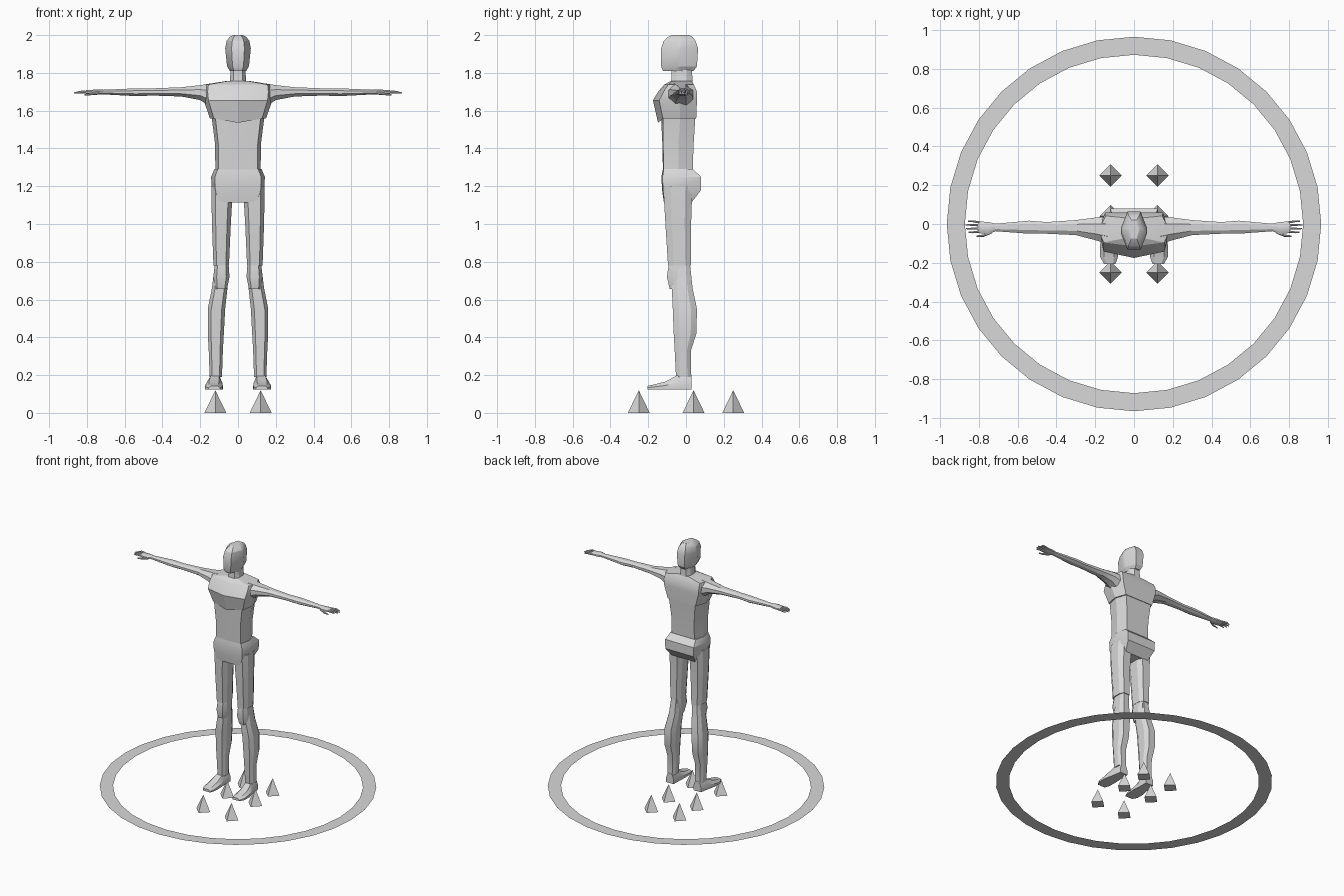
import bpy, bmesh, math

if "Cube" in bpy.data.objects:
    bpy.data.objects.remove(bpy.data.objects["Cube"])

grey = bpy.data.materials.new("light grey")
grey.diffuse_color = (0.69, 0.69, 0.69, 1)
grey.use_nodes = True
grey.node_tree.nodes["Principled BSDF"].inputs["Base Color"].default_value = grey.diffuse_color


def finish(bm, name, mirror=False, angle=24):
    """Turn a bmesh into a named, coloured, shaded object."""
    bmesh.ops.remove_doubles(bm, verts=bm.verts, dist=0.0005)
    bmesh.ops.recalc_face_normals(bm, faces=bm.faces)
    me = bpy.data.meshes.new(name)
    bm.to_mesh(me)
    bm.free()
    me.materials.append(grey)
    ob = bpy.data.objects.new(name, me)
    bpy.context.collection.objects.link(ob)
    bpy.ops.object.select_all(action='DESELECT')
    ob.select_set(True)
    bpy.context.view_layer.objects.active = ob
    bpy.ops.object.shade_smooth_by_angle(angle=math.radians(angle))
    if mirror:
        ob.modifiers.new("Mirror", 'MIRROR').use_mirror_merge = False
    return ob


def loft(name, rings, mirror=False):
    """Skin a list of equal-length point rings and cap both ends."""
    bm = bmesh.new()
    vs = [[bm.verts.new(p) for p in r] for r in rings]
    n = len(vs[0])
    for a, b in zip(vs, vs[1:]):
        for i in range(n):
            j = (i + 1) % n
            bm.faces.new((a[i], a[j], b[j], b[i]))
    bm.faces.new(vs[0])
    bm.faces.new(vs[-1])
    return finish(bm, name, mirror)


def octagon(a0, a1, b0, b1, ca=0.25, cb=0.25):
    """Rectangle with chamfered corners."""
    da, db = (a1 - a0) * ca, (b1 - b0) * cb
    return [(a0 + da, b0), (a1 - da, b0), (a1, b0 + db), (a1, b1 - db),
            (a1 - da, b1), (a0 + da, b1), (a0, b1 - db), (a0, b0 + db)]


def limb_z(name, secs, mirror=True, ca=0.2, cb=0.25):
    return loft(name, [[(x, y, z) for x, y in octagon(*s, ca, cb)]
                       for z, *s in secs], mirror)


def limb_x(name, secs, ca=0.28, cb=0.3):
    return loft(name, [[(x, y, z) for y, z in octagon(*s, ca, cb)]
                       for x, *s in secs], True)


def trunk(name, secs, dip=0, back=0.8):
    """Sections: z, half width, centre front, side front, side middle, back."""
    rings = []
    for k, (z, w, f, fs, m, b) in enumerate(secs):
        r = [(0.86 * w, fs), (w, m), (back * w, b)]
        pts = [(0, f)] + r + [(-x, y) for x, y in reversed(r)]
        # the lowest ring may dip at its front centre
        rings.append([(x, y, z - (dip if k == 0 and x == 0 else 0)) for x, y in pts])
    return loft(name, rings)


# Head and neck
limb_z("head", [(1.81, -.043, .043, -.122, .04), (1.835, -.058, .058, -.132, .058),
                (1.93, -.068, .068, -.132, .064), (1.97, -.06, .06, -.117, .05),
                (1.99, -.044, .044, -.095, .035), (2.0, -.026, .026, -.075, .02)],
       False, 0.25, 0.44)
limb_z("neck", [(1.73, -.052, .052, -.082, .036), (1.76, -.042, .042, -.078, .034),
                (1.815, -.04, .04, -.077, .032)], False)

# Torso
trunk("abdomen", [(1.27, .12, -.122, -.118, -.04, .035),
                  (1.42, .121, -.125, -.121, -.04, .04),
                  (1.57, .14, -.132, -.122, -.03, .05)])
trunk("chest", [(1.558, .148, -.148, -.122, -.03, .054),
                (1.655, .182, -.175, -.142, -.035, .058),
                (1.70, .187, -.148, -.118, -.035, .058),
                (1.738, .182, -.115, -.095, -.03, .042),
                (1.757, .06, -.08, -.074, -.03, .032)], dip=0.022)
trunk("pelvis", [(1.115, .115, -.117, -.115, -.04, .03),
                 (1.18, .14, -.127, -.122, -.04, .08),
                 (1.25, .142, -.13, -.124, -.04, .08),
                 (1.29, .125, -.122, -.118, -.04, .036)], back=0.86)

# Legs
limb_z("thigh", [(0.78, -.13, -.048, -.095, .027), (1.0, -.138, -.038, -.109, .027),
                 (1.12, -.14, -.031, -.116, .031), (1.2, -.14, -.028, -.118, .035)])
limb_z("knee", [(0.655, -.122, -.058, -.086, .01), (0.72, -.13, -.045, -.101, .018),
                (0.79, -.122, -.05, -.091, .02)])
limb_z("shin", [(0.19, -.15, -.085, -.053, .028), (0.33, -.155, -.08, -.06, .026),
                (0.42, -.16, -.075, -.065, .055), (0.55, -.16, -.068, -.07, .058),
                (0.66, -.138, -.056, -.075, .035), (0.78, -.123, -.055, -.06, .022)])

# Feet, with flat soles
feet = [(.03, -.148, -.085, .2), (-.05, -.162, -.083, .197), (-.11, -.175, -.08, .165),
        (-.17, -.174, -.083, .15), (-.205, -.155, -.095, .143)]
rings = []
for y, x0, x1, top in feet:
    d, mid = (x1 - x0) * .22, .125 + (top - .125) * .5
    rings.append([(x0, y, .125), (x1, y, .125), (x1, y, mid),
                  (x1 - d, y, top), (x0 + d, y, top), (x0, y, mid)])
loft("foot", rings, True)

# Arms and hands
limb_x("arm", [(.13, -.105, .04, 1.61, 1.745), (.2, -.083, .033, 1.656, 1.735),
               (.3, -.057, .02, 1.675, 1.724), (.45, -.05, .01, 1.68, 1.718),
               (.54, -.05, .017, 1.677, 1.718), (.73, -.036, .0, 1.687, 1.71)])
limb_x("palm", [(.715, -.038, .002, 1.687, 1.711), (.75, -.053, .01, 1.684, 1.712),
                (.805, -.046, .014, 1.687, 1.708)])
for i, tip in enumerate((.852, .865, .868, .855)):
    y = -.038 + i * .015
    yt = y + (i - 1.2) * .004
    limb_x("finger", [(.79, y - .006, y + .006, 1.691, 1.705),
                      (.83, yt - .005, yt + .005, 1.692, 1.706),
                      (tip, yt - .003, yt + .003, 1.69, 1.697)])
limb_x("thumb", [(.735, -.05, -.034, 1.686, 1.702), (.775, -.066, -.054, 1.682, 1.695),
                 (.812, -.066, -.059, 1.68, 1.688)])

# Ground spikes: four-sided pyramids
for y in (-.25, .04, .25):
    bm = bmesh.new()
    bmesh.ops.create_cone(bm, cap_ends=True, segments=4, radius1=.058, radius2=0, depth=.12)
    bmesh.ops.translate(bm, verts=bm.verts, vec=(.12, y, .06))
    finish(bm, "spike", True)

# Flat ring hovering level with the spike tips
bm = bmesh.new()
N = 32
loops = [[bm.verts.new((r * math.sin(i * math.tau / N), r * math.cos(i * math.tau / N), .119))
          for i in range(N)] for r in (.872, .965)]
for i in range(N):
    j = (i + 1) % N
    bm.faces.new((loops[0][i], loops[1][i], loops[1][j], loops[0][j]))
ring = finish(bm, "flat_ring")
if ring.data.polygons[0].normal.z < 0:
    ring.data.flip_normals()
